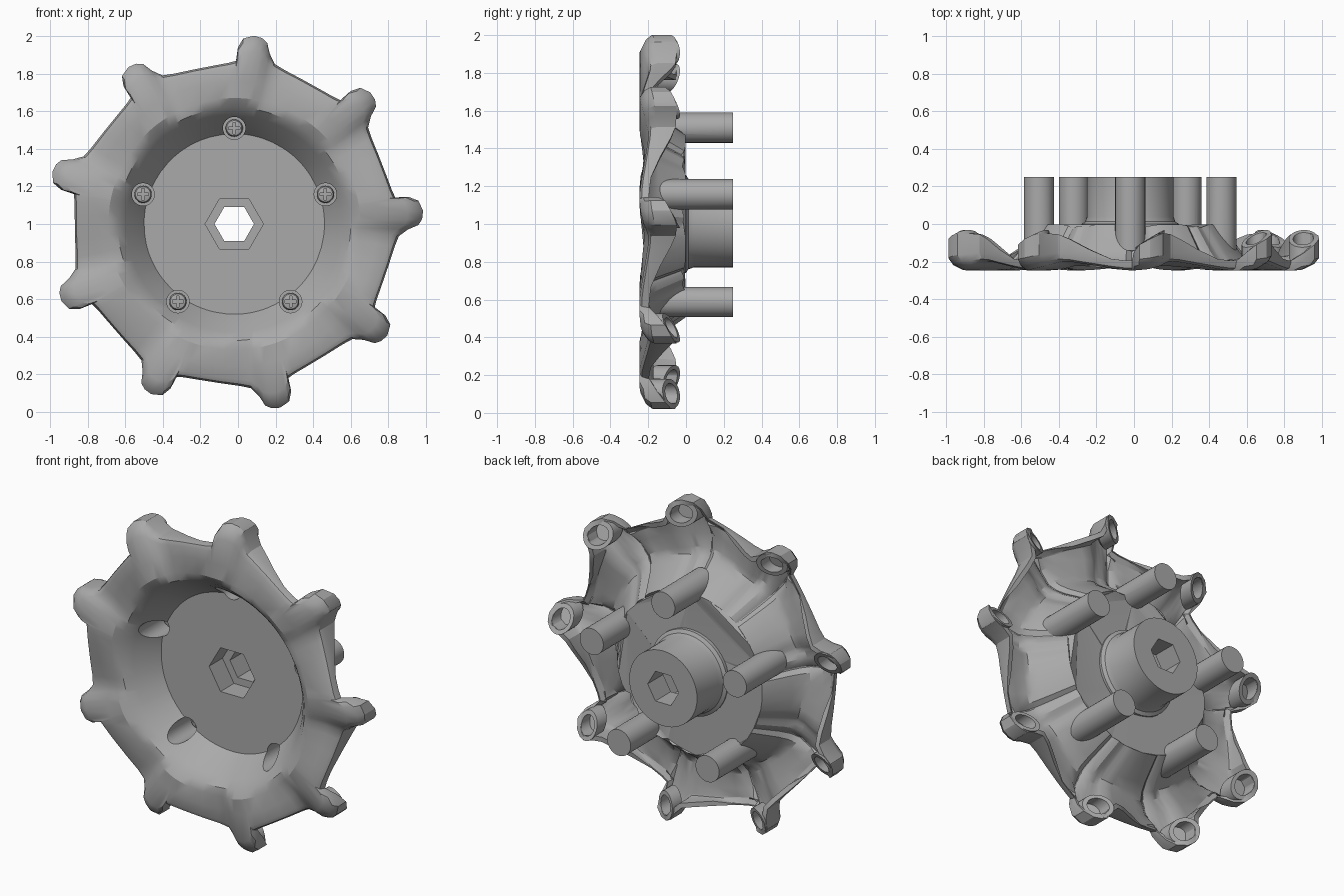
import bpy, bmesh, math
from math import sin, cos, radians, pi

CX, CZ = -0.02, 1.0
TEETH, FIRST = 9, 84

if "Cube" in bpy.data.objects:
    bpy.data.objects.remove(bpy.data.objects["Cube"])

grey = bpy.data.materials.new("plain grey")
tone = (0.4, 0.4, 0.4, 1)
grey.diffuse_color = tone
grey.use_nodes = True
grey.node_tree.nodes["Principled BSDF"].inputs["Base Color"].default_value = tone


def polar(r, deg):
    return CX + r * cos(radians(deg)), CZ + r * sin(radians(deg))


def finish(name, bm):
    bmesh.ops.recalc_face_normals(bm, faces=bm.faces)
    me = bpy.data.meshes.new(name)
    bm.to_mesh(me)
    bm.free()
    me.materials.append(grey)
    ob = bpy.data.objects.new(name, me)
    bpy.context.collection.objects.link(ob)
    return ob


def lathe(name, profile, x, z, segs=32, tilt=0, turn=0):
    """Spin (radius, y) points about the y axis; tilt shears y along the turn direction."""
    bm = bmesh.new()
    rings = []
    for r, y in profile:
        ring = []
        for i in range(segs):
            a = 2 * pi * i / segs
            dx, dz = r * cos(a), r * sin(a)
            lean = tilt * (dx * cos(turn) + dz * sin(turn))
            ring.append(bm.verts.new((x + dx, y + lean, z + dz)))
        rings.append(ring)
    for a, b in zip(rings, rings[1:]):
        for i in range(segs):
            j = (i + 1) % segs
            bm.faces.new((a[i], a[j], b[j], b[i]))
    bm.faces.new(rings[0])
    bm.faces.new(rings[-1])
    return finish(name, bm)


def activate(ob):
    bpy.ops.object.select_all(action='DESELECT')
    ob.select_set(True)
    bpy.context.view_layer.objects.active = ob


def cut(ob, cutters):
    activate(ob)
    for c in cutters:
        mod = ob.modifiers.new("cut", 'BOOLEAN')
        mod.operation, mod.solver, mod.object = 'DIFFERENCE', 'EXACT', c
        bpy.ops.object.modifier_apply(modifier=mod.name)


def smooth(ob, angle=35):
    activate(ob)
    bpy.ops.object.shade_smooth_by_angle(angle=radians(angle))


# Rim of one tooth sector: degrees clockwise, outer radius, front y, back edge y
SECTOR = [
    (-5.4, .868, -.247, -.2), (-4.8, .94, -.247, -.15), (-3.2, .988, -.245, -.11),
    (0, 1.007, -.24, -.08), (2.5, 1.0, -.23, -.06), (4.3, .98, -.222, -.05),
    (5.8, .925, -.212, -.05), (8.2, .878, -.2, -.055), (12, .862, -.202, -.08),
    (19, .85, -.217, -.135), (27, .85, -.235, -.2), (32, .858, -.245, -.208)]

# Dished shell with toothed rim
bm = bmesh.new()
columns = []
for k in range(TEETH):
    for t, R, front, back in SECTOR:
        d = .03 + .05 * max(0, R - .85) / .15
        edge = front + .035 + d * .3
        path = [(.48, -.03), (.575, -.165), (.62, -.215), (.67, (front - .245) / 2),
                (.76, front), (R - d, front), (R - d * .3, front + d * .35),
                (R, edge), (R, max(back, edge + .006))]
        col = []
        for r, y in path:
            x, z = polar(r, FIRST - 360 / TEETH * k - t)
            col.append(bm.verts.new((x, y, z)))
        columns.append(col)
for a, b in zip(columns, columns[1:] + columns[:1]):
    for i in range(len(a) - 1):
        bm.faces.new((a[i], a[i + 1], b[i + 1], b[i]))
floor = bm.faces.new([c[0] for c in columns])
shell = finish("wheel_shell", bm)
if max(shell.data.polygons, key=lambda p: p.area).normal.y > 0:
    shell.data.flip_normals()
activate(shell)
mod = shell.modifiers.new("thickness", 'SOLIDIFY')
mod.thickness, mod.offset, mod.use_even_offset = .028, -1, True
mod.thickness_clamp = 1
bpy.ops.object.modifier_apply(modifier=mod.name)

# Cutters for the hexagonal bore, screw wells and bowl interior
hex_wide = lathe("hex_wide_cutter", [(.155, -.1), (.155, .1)], CX, CZ, 6)
hex_bore = lathe("hex_bore_cutter", [(.105, -.2), (.105, .4)], CX, CZ, 6)
bowl = lathe("bowl_cutter", [(.484, -.026), (.579, -.165), (.62, -.3)], CX, CZ, 72)
spots = [polar(.51, 90 + 72 * i) for i in range(5)]
wells = [lathe("well_cutter", [(.06, -.3), (.06, .1)], x, z) for x, z in spots]
cut(shell, [hex_wide, hex_bore] + wells)
smooth(shell, 30)

# Central hub boss with a flared foot
hub = lathe("hub_boss", [(.26, -.02), (.26, 0), (.24, .012), (.23, .04), (.23, .25)], CX, CZ, 48)
cut(hub, [hex_wide, hex_bore])
smooth(hub)

# Screw posts with recessed cross-head screws
for (x, z), well in zip(spots, wells):
    post = lathe("screw_post", [(.08, -.14), (.08, .25)], x, z)
    cut(post, [bowl, well])
    smooth(post)
    screw = lathe("screw_head", [(.046, .11), (.046, .07), (.04, .06), (.02, .055)], x, z)
    slots = []
    for w, h in ((.03, .007), (.007, .03)):
        bm = bmesh.new()
        bmesh.ops.create_cube(bm, size=2)
        for v in bm.verts:
            v.co = (x + v.co.x * w, .06 + v.co.y * .02, z + v.co.z * h)
        slots.append(finish("slot_cutter", bm))
    cut(screw, slots)
    smooth(screw)
    for s in slots:
        bpy.data.objects.remove(s)

# Hollow sockets in the back of each tooth, slanted with the rim
for k in range(TEETH):
    deg = FIRST - 360 / TEETH * k - .6
    x, z = polar(.922, deg)
    socket = lathe("tooth_socket",
                   [(.05, -.19), (.077, -.17), (.077, -.078), (.054, -.078), (.054, -.16)],
                   x, z, 28, .6, radians(deg - 90))
    smooth(socket)

for c in [hex_wide, hex_bore, bowl] + wells:
    bpy.data.objects.remove(c)
